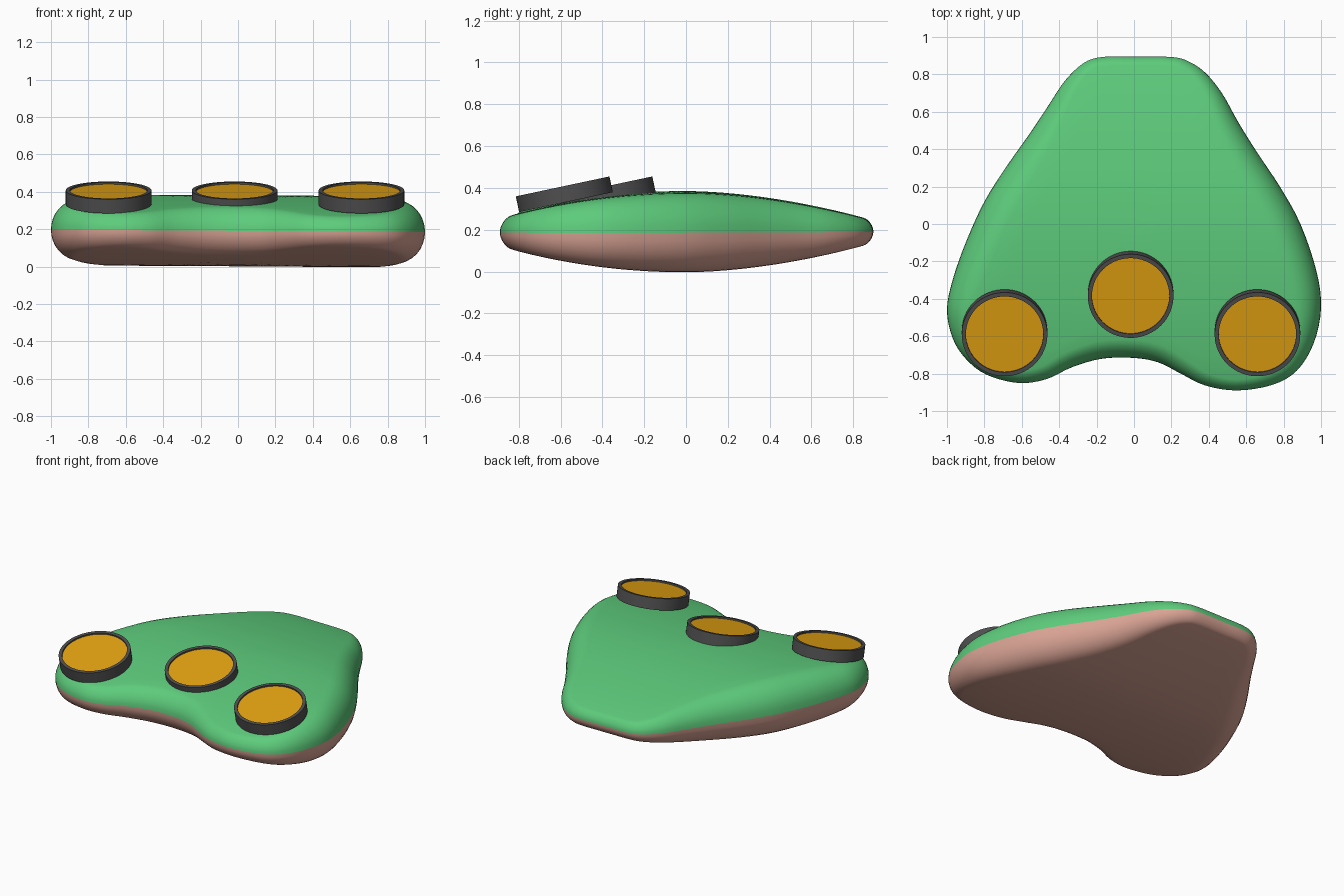
import bpy, bmesh
from math import sin, cos, pi, radians
from mathutils import Vector, Matrix

if "Cube" in bpy.data.objects:
    bpy.data.objects.remove(bpy.data.objects["Cube"])


def material(name, col):
    m = bpy.data.materials.new(name)
    m.diffuse_color = (*col, 1)
    m.use_nodes = True
    m.node_tree.nodes["Principled BSDF"].inputs["Base Color"].default_value = m.diffuse_color
    return m


green = material("green", (0.11, 0.60, 0.20))
pink = material("pink_brown", (0.70, 0.37, 0.30))
dark = material("dark_grey", (0.08, 0.08, 0.08))
amber = material("amber", (0.78, 0.37, 0.006))


def make_object(name, bm, mat, angle):
    bmesh.ops.recalc_face_normals(bm, faces=bm.faces)
    me = bpy.data.meshes.new(name)
    bm.to_mesh(me)
    bm.free()
    me.materials.append(mat)
    ob = bpy.data.objects.new(name, me)
    bpy.context.collection.objects.link(ob)
    bpy.ops.object.select_all(action='DESELECT')
    ob.select_set(True)
    bpy.context.view_layer.objects.active = ob
    bpy.ops.object.shade_smooth_by_angle(angle=radians(angle))
    return ob


# Plan outline of the body, counter-clockwise from the back right corner
PLAN = [(0.20, 0.893), (0.0, 0.895), (-0.17, 0.893), (-0.27, 0.86), (-0.37, 0.765),
        (-0.46, 0.63), (-0.56, 0.48), (-0.68, 0.31), (-0.80, 0.12), (-0.90, -0.10),
        (-0.97, -0.30), (-1.0, -0.46), (-0.97, -0.61), (-0.90, -0.72), (-0.79, -0.805),
        (-0.62, -0.85), (-0.47, -0.83), (-0.33, -0.765), (-0.17, -0.72), (0.0, -0.716),
        (0.13, -0.74), (0.25, -0.80), (0.38, -0.863), (0.55, -0.89), (0.74, -0.86),
        (0.87, -0.785), (0.96, -0.64), (1.0, -0.45), (0.975, -0.25), (0.89, 0.0),
        (0.78, 0.20), (0.66, 0.38), (0.56, 0.54), (0.47, 0.70), (0.38, 0.81), (0.29, 0.87)]


def spline(pts, n):
    out, k = [], len(pts)
    for i in range(k):
        a, b, c, d = (Vector(pts[(i + j) % k]) for j in (-1, 0, 1, 2))
        for s in range(n):
            t = s / n
            out.append(0.5 * (2 * b + (c - a) * t + (2 * a - 5 * b + 4 * c - d) * t ** 2
                              + (3 * b - a - 3 * c + d) * t ** 3))
    return out


def half_height(y):
    return 0.19 * (1 - (0.88 * y ** 1.8 if y > 0 else 0.82 * y * y))


outline = spline(PLAN, 4)
N = len(outline)
inward = []
for i in range(N):
    t = (outline[(i + 1) % N] - outline[i - 1]).normalized()
    inward.append(Vector((-t.y, t.x)))


def shell(name, side, mat):
    """Half of the pillow-shaped body: rounded rim, then a domed face."""
    bm = bmesh.new()
    centre = Vector((0, -0.1))

    def vert(p, f):
        return bm.verts.new((p.x, p.y, 0.191 - 0.006 * p.x + side * f * half_height(p.y)))

    rings, steps = [], 8
    for k in range(steps + 1):
        a = pi / 2 * k / steps
        flat = [p + n * 0.88 * half_height(p.y) * (1 - cos(a)) for p, n in zip(outline, inward)]
        rings.append([vert(p, sin(a)) for p in flat])
    for s in (0.85, 0.7, 0.55, 0.4, 0.25, 0.1):
        rings.append([vert(centre.lerp(p, s), 1) for p in flat])
    for r, q in zip(rings, rings[1:]):
        for i in range(N):
            j = (i + 1) % N
            bm.faces.new((r[i], r[j], q[j], q[i]))
    tip = vert(centre, 1)
    for i in range(N):
        bm.faces.new((rings[-1][i], rings[-1][(i + 1) % N], tip))
    ob = make_object(name, bm, mat, 60)
    # make the shell face outwards
    if sum(p.normal.z * p.area for p in ob.data.polygons) * side < 0:
        ob.data.flip_normals()


shell("upper_shell", 1, green)
shell("lower_shell", -1, pink)


def lathe(name, profile, mat, base, n=64):
    """Revolve a (radius, height) profile and tilt it forward on its base point."""
    bm = bmesh.new()
    vs = [bm.verts.new((r, 0, z)) for r, z in profile]
    es = [bm.edges.new(e) for e in zip(vs, vs[1:])]
    bmesh.ops.spin(bm, geom=vs + es, cent=(0, 0, 0), axis=(0, 0, 1),
                   angle=2 * pi, steps=n, use_duplicate=False)
    bmesh.ops.remove_doubles(bm, verts=bm.verts, dist=1e-5)
    bm.transform(Matrix.Translation(base) @ Matrix.Rotation(radians(12), 4, 'X'))
    make_object(name, bm, mat, 30)


# Three tilted round lamps, each a dark cup with an amber disc set in it
for tag, x, y in (("left", -0.692, -0.574), ("middle", -0.018, -0.369), ("right", 0.66, -0.574)):
    base = (x, y, 0.332)
    lathe(tag + "_lamp_rim", [(0, 0), (0.229, 0), (0.229, 0.077), (0.207, 0.077),
                              (0.207, 0.06), (0, 0.06)], dark, base)
    lathe(tag + "_lamp_disc", [(0, 0.061), (0.2068, 0.061), (0.2068, 0.067), (0, 0.067)], amber, base)
